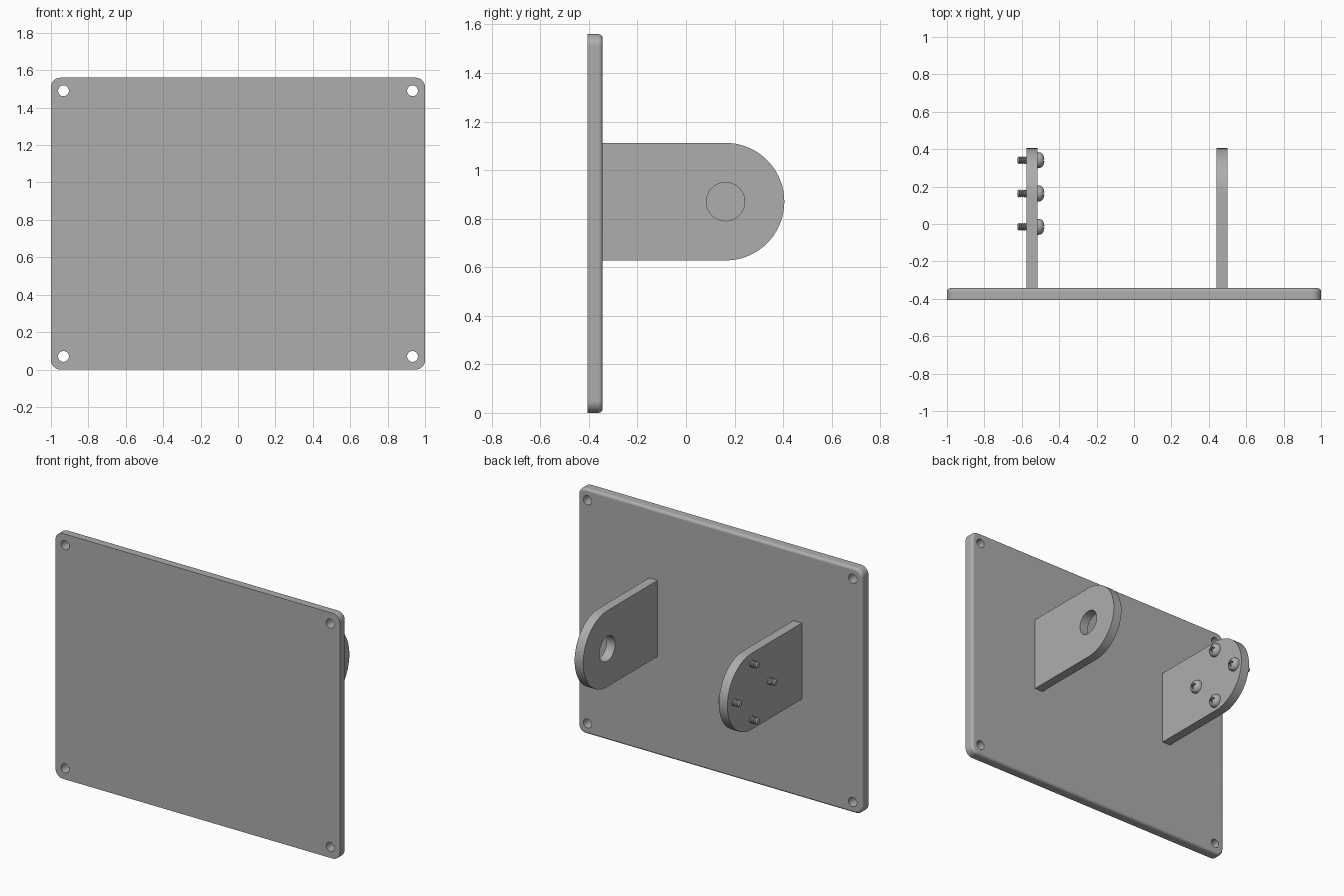
import bpy, bmesh
from math import pi, cos, sin, radians
from mathutils import Matrix, Vector

if "Cube" in bpy.data.objects:
    bpy.data.objects.remove(bpy.data.objects["Cube"], do_unlink=True)

# Single grey material
GREY = (0.42, 0.42, 0.42, 1)
grey = bpy.data.materials.new("plain grey")
grey.diffuse_color = GREY
grey.use_nodes = True
grey.node_tree.nodes["Principled BSDF"].inputs["Base Color"].default_value = GREY


def finish(name, bm):
    bmesh.ops.recalc_face_normals(bm, faces=bm.faces)
    mesh = bpy.data.meshes.new(name)
    bm.to_mesh(mesh)
    bm.free()
    mesh.materials.append(grey)
    obj = bpy.data.objects.new(name, mesh)
    bpy.context.collection.objects.link(obj)
    return obj


def arc(cu, cv, r, start, end, steps):
    return [(cu + r * cos(radians(start + (end - start) * i / steps)),
             cv + r * sin(radians(start + (end - start) * i / steps)))
            for i in range(steps + 1)]


def prism(points, direction):
    """Extrude a closed outline of 3D points along a direction."""
    bm = bmesh.new()
    face = bm.faces.new([bm.verts.new(p) for p in points])
    new = bmesh.ops.extrude_face_region(bm, geom=[face])["geom"]
    bmesh.ops.translate(bm, vec=direction,
                        verts=[v for v in new if isinstance(v, bmesh.types.BMVert)])
    return bm


def cylinder(name, radius, length, place, turn, sides=32):
    bm = bmesh.new()
    bmesh.ops.create_cone(bm, cap_ends=True, segments=sides, radius1=radius,
                          radius2=radius, depth=length,
                          matrix=Matrix.Translation(place) @ Matrix.Rotation(pi / 2, 4, turn))
    return finish(name, bm)


def cut(obj, cutters):
    """Subtract the cutters, then discard them."""
    for cutter in cutters:
        mod = obj.modifiers.new("cut", 'BOOLEAN')
        mod.operation = 'DIFFERENCE'
        mod.solver = 'EXACT'
        mod.object = cutter
    graph = bpy.context.evaluated_depsgraph_get()
    mesh = bpy.data.meshes.new_from_object(obj.evaluated_get(graph))
    obj.modifiers.clear()
    obj.data = mesh
    for cutter in cutters:
        bpy.data.objects.remove(cutter, do_unlink=True)


def smooth(obj, angle=35):
    bpy.ops.object.select_all(action='DESELECT')
    obj.select_set(True)
    bpy.context.view_layer.objects.active = obj
    bpy.ops.object.shade_smooth_by_angle(angle=radians(angle))
    mod = obj.modifiers.new("even shading", 'WEIGHTED_NORMAL')
    mod.keep_sharp = True


# Mounting plate: rounded corners, rim rounded on the back only
HEIGHT, FRONT, BACK, CORNER = 1.56, -0.405, -0.343, 0.05
outline = []
for sx, z, start in ((1, HEIGHT - CORNER, 0), (-1, HEIGHT - CORNER, 90),
                     (-1, CORNER, 180), (1, CORNER, 270)):
    outline += arc(sx * (1 - CORNER), z, CORNER, start, start + 90, 8)
bm = prism([(x, FRONT, z) for x, z in outline], Vector((0, BACK - FRONT, 0)))
rim = [e for e in bm.edges if all(abs(v.co.y - BACK) < 1e-4 for v in e.verts)]
bmesh.ops.bevel(bm, geom=rim, offset=0.018, segments=4, profile=0.5, affect='EDGES')
plate = finish("mounting_plate", bm)
cut(plate, [cylinder("hole_cutter", 0.029, 0.3, (x, FRONT, z), 'X')
            for x in (-0.933, 0.933) for z in (0.07, HEIGHT - 0.07)])
smooth(plate)

# Two round-ended lugs standing on the back of the plate
LUG_Y, LUG_Z, LUG_R, THICK = 0.163, 0.87, 0.242, 0.06


def lug(name, x):
    side = [(BACK - 0.01, LUG_Z - LUG_R)] + arc(LUG_Y, LUG_Z, LUG_R, -90, 90, 36)
    side.append((BACK - 0.01, LUG_Z + LUG_R))
    return finish(name, prism([(x, y, z) for y, z in side], Vector((THICK, 0, 0))))


right_lug = lug("right_lug", -0.575)
left_lug = lug("left_lug", 0.44)
cut(left_lug, [cylinder("bore_cutter", 0.079, 0.3, (0.47, LUG_Y, LUG_Z), 'Y', 40)])
smooth(right_lug)
smooth(left_lug)

# Screw: domed head, threaded shank, turned about the x axis
profile = [(0.036, 0), (0.035, 0.013), (0.031, 0.026), (0.024, 0.036),
           (0.013, 0.042), (0, 0.043), (0, 0.016), (-0.055, 0.016)]
PITCH = 0.01
for i in range(5):
    x = -0.055 - i * PITCH
    profile += [(x - PITCH * 0.4, 0.021), (x - PITCH * 0.6, 0.021), (x - PITCH, 0.016)]
profile += [(-0.109, 0.014), (-0.109, 0)]
bm = bmesh.new()
verts = [bm.verts.new((x, r, 0)) for x, r in profile]
edges = [bm.edges.new(pair) for pair in zip(verts, verts[1:])]
bmesh.ops.spin(bm, geom=verts + edges, cent=(0, 0, 0), axis=(1, 0, 0),
               angle=2 * pi, steps=24)
bmesh.ops.remove_doubles(bm, verts=bm.verts, dist=1e-5)
screw = finish("screw_1", bm)

# Cross recess in the head
slots = []
for size in ((0.04, 0.046, 0.009), (0.04, 0.009, 0.046)):
    bm = bmesh.new()
    bmesh.ops.create_cube(bm, size=1, matrix=Matrix.Translation((0.037, 0, 0))
                          @ Matrix.Diagonal((*size, 1)))
    slots.append(finish("slot_cutter", bm))
cut(screw, slots)
smooth(screw)

# Four screws on a circle around the lug's centre
for i in range(4):
    obj = screw if i == 0 else screw.copy()
    if i:
        obj.name = f"screw_{i + 1}"
        bpy.context.collection.objects.link(obj)
    a = i * pi / 2
    obj.location = (-0.515, LUG_Y + 0.178 * cos(a), LUG_Z + 0.178 * sin(a))
